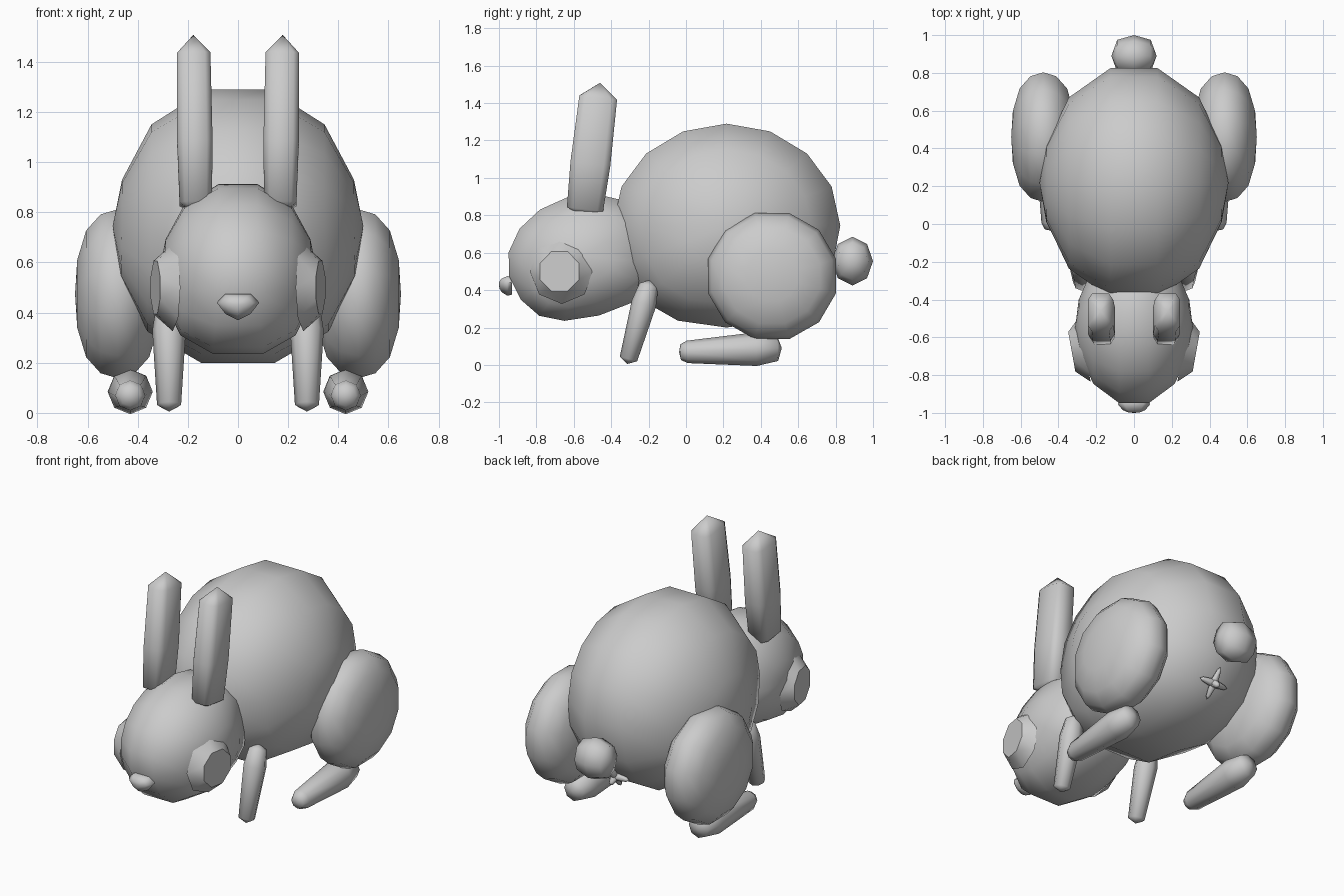
import bpy, bmesh, math
from mathutils import Vector, Matrix

if "Cube" in bpy.data.objects:
    bpy.data.objects.remove(bpy.data.objects["Cube"])

fur = bpy.data.materials.new("grey_fur")
fur.diffuse_color = (0.6, 0.6, 0.6, 1)
fur.use_nodes = True
fur.node_tree.nodes["Principled BSDF"].inputs["Base Color"].default_value = fur.diffuse_color


def finish(name, bm, angle=75):
    bmesh.ops.recalc_face_normals(bm, faces=bm.faces)
    me = bpy.data.meshes.new(name)
    bm.to_mesh(me)
    bm.free()
    me.materials.append(fur)
    ob = bpy.data.objects.new(name, me)
    bpy.context.collection.objects.link(ob)
    bpy.ops.object.select_all(action='DESELECT')
    ob.select_set(True)
    bpy.context.view_layer.objects.active = ob
    bpy.ops.object.shade_smooth_by_angle(angle=math.radians(angle))
    return ob


def power(x, p):
    return math.copysign(abs(x) ** p, x)


def loft(loops, ends):
    """Join rings of points, closing both ends to a point."""
    bm = bmesh.new()
    loops = [[bm.verts.new(p) for p in loop] for loop in loops]
    ends = [bm.verts.new(p) for p in ends]
    sides = len(loops[0])
    for k in range(sides):
        n = (k + 1) % sides
        for p, q in zip(loops, loops[1:]):
            bm.faces.new((p[k], p[n], q[n], q[k]))
        bm.faces.new((ends[0], loops[0][n], loops[0][k]))
        bm.faces.new((ends[1], loops[-1][k], loops[-1][n]))
    return bm


def ball(name, centre, half, profile, sides=16, tilt=0, phase=0.0, belly=1.0):
    """Rounded form turned about x; profile lists (x, radius) from middle to pole.
    A belly below 1 makes the underside fuller."""
    rings = [(-x, r) for x, r in reversed(profile)] + [p for p in profile if p[0] > 0]
    grow = 1 / math.cos(math.pi / sides) if phase else 1
    loops = []
    for x, r in rings:
        loop = []
        for k in range(sides):
            w = (k + phase) * math.tau / sides
            p = 1 - (1 - belly) * min(1, max(0, -1.4 * math.sin(w)))
            rad = r ** p * grow
            loop.append((power(x, p), rad * power(math.cos(w), p), rad * power(math.sin(w), p)))
        loops.append(loop)
    bm = loft(loops, [(-1, 0, 0), (1, 0, 0)])
    bm.transform(Matrix.Translation(centre) @ Matrix.Rotation(math.radians(tilt), 4, 'X')
                 @ Matrix.Diagonal((*half, 1)))
    return finish(name, bm)


def limb(name, a, b, rings, flat=1.0, sides=8, phase=0.0, box=1.0):
    """Rings (t, radius) lofted from a to b, pointed at both ends; box below 1 squares them."""
    a, b = Vector(a), Vector(b)
    axis = (b - a).normalized()
    v = axis.cross(Vector((1, 0, 0))).normalized()
    u = v.cross(axis)
    loops = []
    for t, r in rings:
        c = a.lerp(b, t)
        angles = [(k + phase) * math.tau / sides for k in range(sides)]
        loops.append([c + (u * flat * power(math.cos(w), box) + v * power(math.sin(w), box)) * r
                      for w in angles])
    return finish(name, loft(loops, [a, b]))


ROUND = [(0.25, 1.0), (0.69, 0.745), (0.925, 0.34)]

# Torso, head and tail
ball("body", (0, 0.217, 0.745), (0.5, 0.608, 0.545), ROUND, belly=0.88)
ball("head", (0, -0.55, 0.58), (0.312, 0.41, 0.327), ROUND, tilt=15, belly=0.82)
ball("tail", (0, 0.89, 0.555), (0.12, 0.11, 0.13), [(0, 1.0), (0.74, 0.77)], sides=8)

# Small crossed tuft below the tail
mid = Vector((0, 0.70, 0.37))
lean = Matrix.Rotation(math.radians(-38), 3, 'X')
ball("tuft_across", mid, (0.1, 0.026, 0.026), [(0, 1.0), (0.8, 0.5)], sides=6)
for part, arm, r in (("tuft_upright", (0, 0, 0.1), 0.026), ("tuft_spike", (0, 0.06, 0), 0.03)):
    arm = lean @ Vector(arm)
    limb(part, mid - arm, mid + arm, [(0.1, r * 0.5), (0.5, r), (0.9, r * 0.5)], sides=6)

# Nose: seven-sided wedge, shrinking toward the front
outline = [(-0.05, 0.475), (0.05, 0.475), (0.085, 0.44), (0.05, 0.395),
           (0, 0.37), (-0.05, 0.395), (-0.085, 0.44)]
steps = [(-0.93, 0.9), (-0.955, 1.0), (-0.985, 0.7), (-0.998, 0.35)]
loops = [[(x * s, y, 0.432 + (z - 0.432) * s) for x, z in outline] for y, s in steps]
finish("nose", loft(loops, [(0, -0.93, 0.432), (0, -1.0, 0.432)]))

# Paired parts
for side, s in (("right", 1), ("left", -1)):
    ball(f"thigh_{side}", (s * 0.48, 0.46, 0.475), (0.17, 0.343, 0.337),
         [(0, 1.0), (0.4, 0.94), (0.74, 0.75), (0.95, 0.4)], sides=12, phase=0.5)
    limb(f"hind_foot_{side}", (s * 0.43, 0.512, 0.09), (s * 0.43, -0.037, 0.068),
         [(0.04, 0.068), (0.25, 0.09), (0.92, 0.06), (0.985, 0.042)])
    limb(f"front_leg_{side}", (s * 0.275, -0.19, 0.455), (s * 0.275, -0.315, 0.005),
         [(0.07, 0.052), (0.28, 0.067), (0.94, 0.048)])
    limb(f"ear_{side}", (s * 0.168, -0.545, 0.79), (s * 0.178, -0.46, 1.508),
         [(0.06, 0.101), (0.4, 0.111), (0.89, 0.105)], flat=0.66, phase=0.5, box=0.45)
    # Eye: flat-faced dome turned slightly forward, its face twisted against the rim
    bm = bmesh.new()
    bmesh.ops.create_cone(bm, cap_ends=True, segments=8, radius1=0.174, radius2=0.115, depth=0.07)
    bmesh.ops.rotate(bm, verts=[v for v in bm.verts if v.co.z > 0],
                     matrix=Matrix.Rotation(math.pi / 8, 3, 'Z'))
    out = Vector((s, -0.18, 0)).normalized()
    bm.transform(Matrix.Translation((s * 0.295, -0.67, 0.5))
                 @ out.to_track_quat('Z', 'Y').to_matrix().to_4x4())
    finish(f"eye_{side}", bm, 35)
